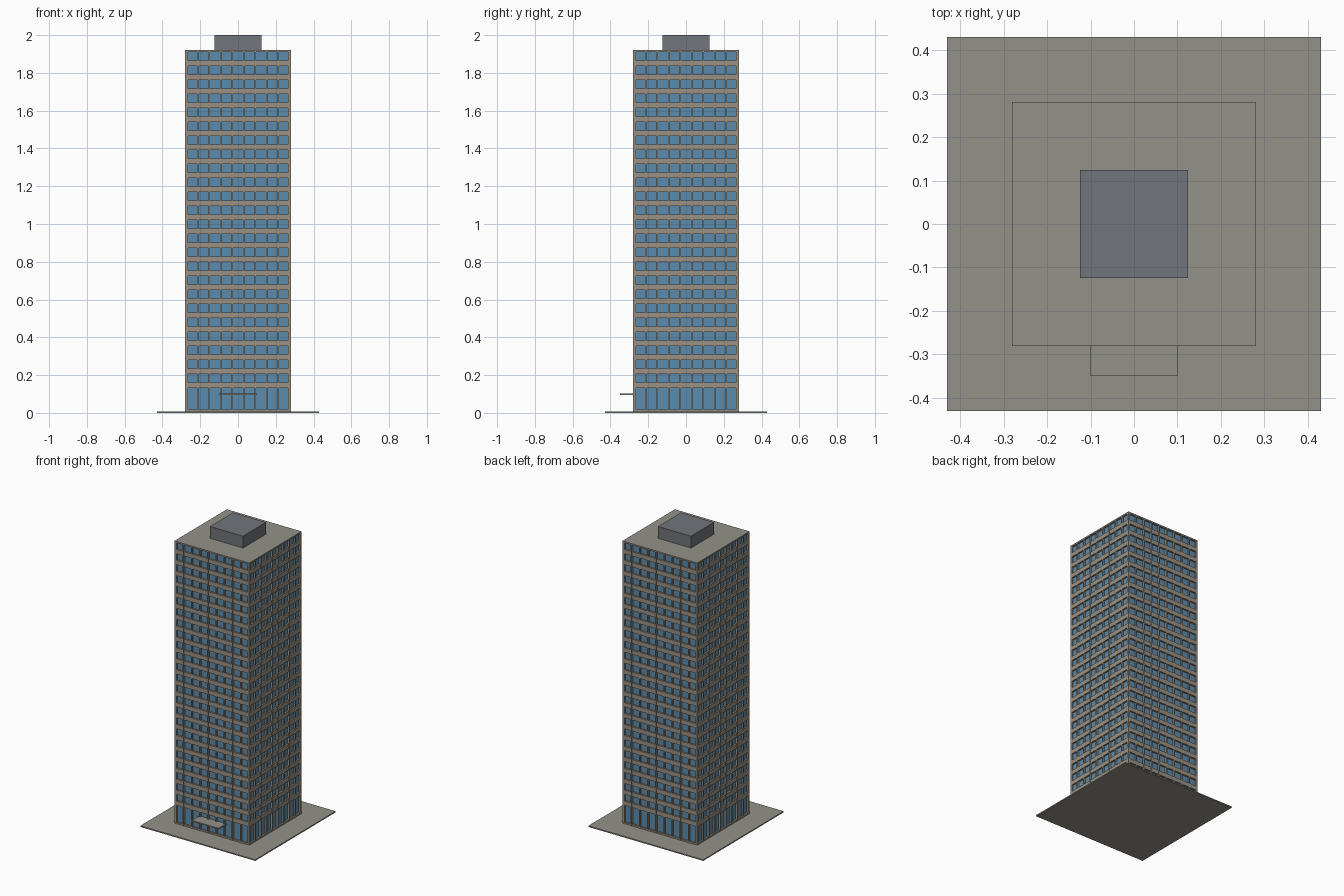
import bpy, bmesh
from mathutils import Matrix, Vector

if "Cube" in bpy.data.objects:
    bpy.data.objects.remove(bpy.data.objects["Cube"])


def material(name, rgb):
    m = bpy.data.materials.new(name)
    m.diffuse_color = (*rgb, 1)
    m.use_nodes = True
    m.node_tree.nodes["Principled BSDF"].inputs["Base Color"].default_value = m.diffuse_color
    return m


paving = material("grey concrete", (0.29, 0.285, 0.25))
stone = material("warm stone", (0.33, 0.285, 0.23))
glass = material("blue glass", (0.105, 0.26, 0.42))
metal = material("plant grey", (0.165, 0.178, 0.195))


def add_box(bm, x0, x1, y0, y1, z0, z1):
    size = Vector((x1 - x0, y1 - y0, z1 - z0))
    mid = Vector((x0 + x1, y0 + y1, z0 + z1)) / 2
    bmesh.ops.create_cube(bm, size=1, matrix=Matrix.Translation(mid) @ Matrix.Diagonal((*size, 1)))


def make(name, mat, boxes):
    bm = bmesh.new()
    for b in boxes:
        add_box(bm, *b)
    mesh = bpy.data.meshes.new(name)
    bm.to_mesh(mesh)
    bm.free()
    mesh.materials.append(mat)
    ob = bpy.data.objects.new(name, mesh)
    bpy.context.collection.objects.link(ob)
    return ob


def block(half, z0, z1):
    return (-half, half, -half, half, z0, z1)


BASE, ROOF = 0.008, 1.92
FIRST, STEP, BAND = 0.1325, 0.0741, 0.029
CORE, EDGE, FIN = 0.268, 0.279, 0.281   # glass, band and fin faces
BAYS = 9

# Site slab, glass core, roof and rooftop plant room
make("paving_slab", paving, [block(0.43, 0, BASE)])
make("glass_core", glass, [block(CORE, BASE, ROOF - 0.01)])
make("roof_slab", paving, [block(0.28, ROOF - 0.01, ROOF)])
make("plant_room", metal, [block(0.124, ROOF, 2.0)])

# Floor bands and the sill at street level
bands = [block(EDGE, FIRST + STEP * k, FIRST + STEP * k + BAND) for k in range(24)]
bands.append(block(EDGE, BASE, BASE + 0.01))
make("floor_bands", stone, bands)

# Vertical fins on all four sides, with square posts at the corners
w = 0.004
fins = []
for i in range(1, BAYS):
    c = -0.275 + 0.55 * i / BAYS
    for s in (-1, 1):
        lo, hi = sorted((s * (CORE - 0.004), s * FIN))
        fins.append((c - w, c + w, lo, hi, BASE, ROOF - 0.01))
        fins.append((lo, hi, c - w, c + w, BASE, ROOF - 0.01))
for sx in (-1, 1):
    for sy in (-1, 1):
        x0, x1 = sorted((sx * (CORE - 0.002), sx * 0.2795))
        y0, y1 = sorted((sy * (CORE - 0.002), sy * 0.2795))
        fins.append((x0, x1, y0, y1, BASE, ROOF - 0.01))
make("window_fins", stone, fins)

# Entrance canopy on the front
make("entrance_canopy", paving, [(-0.1, 0.1, -0.35, -CORE, 0.094, 0.102)])
